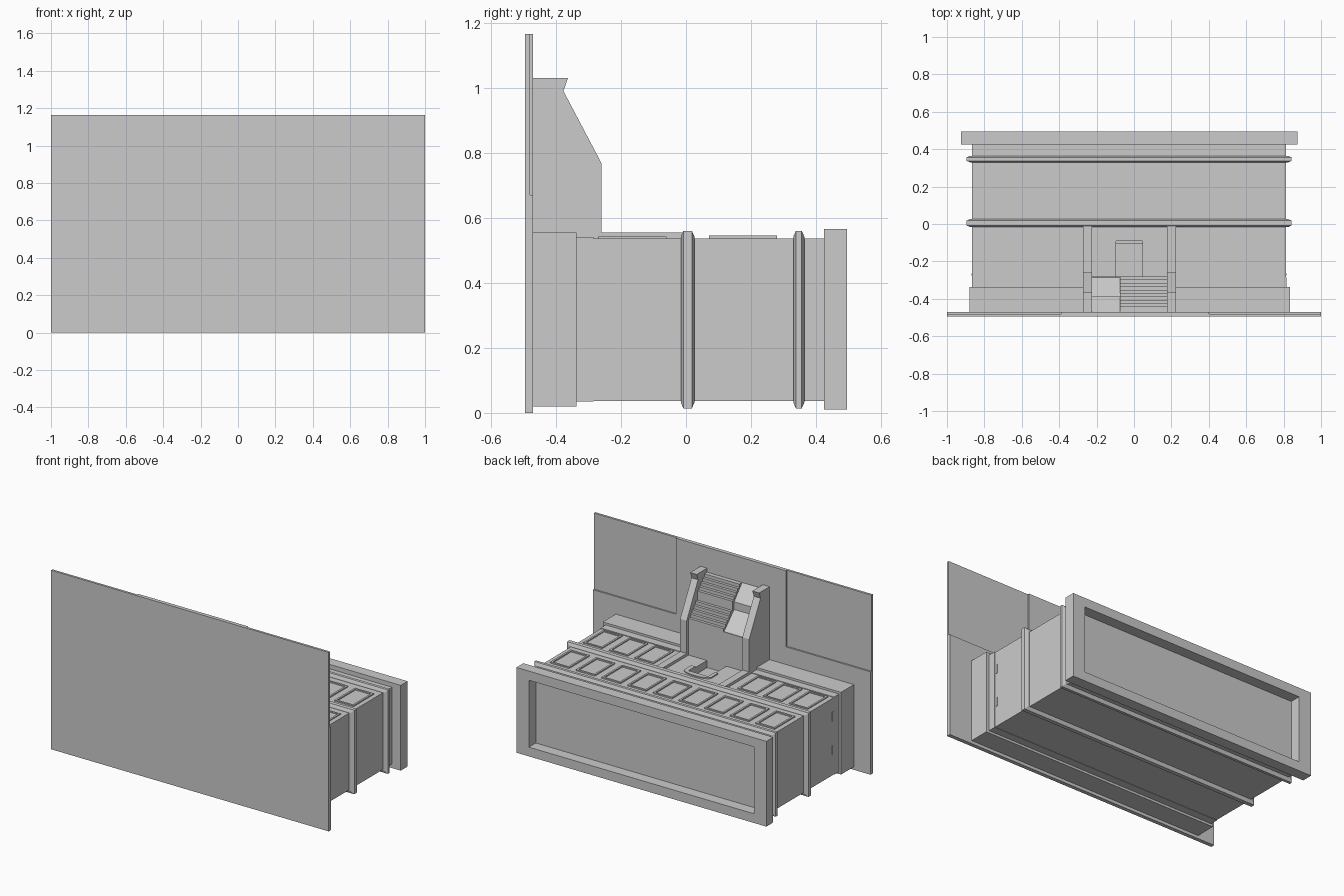
import bpy
import bmesh
import math

if "Cube" in bpy.data.objects:
    bpy.data.objects.remove(bpy.data.objects["Cube"])


def make_object(name, bm):
    bmesh.ops.recalc_face_normals(bm, faces=bm.faces)
    mesh = bpy.data.meshes.new(name)
    bm.to_mesh(mesh)
    bm.free()
    ob = bpy.data.objects.new(name, mesh)
    bpy.context.collection.objects.link(ob)
    return ob


def add_box(bm, x0, x1, y0, y1, z0, z1):
    verts = bmesh.ops.create_cube(bm, size=1)["verts"]
    for v in verts:
        v.co = (x1 if v.co.x > 0 else x0, y1 if v.co.y > 0 else y0, z1 if v.co.z > 0 else z0)


def box(name, *b):
    bm = bmesh.new()
    add_box(bm, *b)
    return make_object(name, bm)


def prism(name, pts, place, depth):
    """Extrude a flat outline; place maps (a, b) to 3D, depth is the extrusion vector."""
    bm = bmesh.new()
    face = bm.faces.new([bm.verts.new(place(a, b)) for a, b in pts])
    ext = bmesh.ops.extrude_face_region(bm, geom=[face])["geom"]
    bmesh.ops.translate(bm, vec=depth, verts=[g for g in ext if isinstance(g, bmesh.types.BMVert)])
    return make_object(name, bm)


def side_prism(name, pts, x0, x1):
    return prism(name, pts, lambda y, z: (x0, y, z), (x1 - x0, 0, 0))


# Ground slab, raised paving and central path
box("ground_slab", -1, 1, -0.495, -0.48, 0, 1.165)
prism("paving", [(-1, 0), (1, 0), (1, 0.67), (0.4, 0.67), (0.4, 1.165),
                 (-0.39, 1.165), (-0.39, 0.67), (-1, 0.67)],
      lambda x, z: (x, -0.48, z), (0, 0.01, 0))

# Main body with plinth and ledge
body = box("building_body", -0.865, 0.812, -0.47, 0.424, 0.037, 0.537)
box("plinth", -0.88, 0.835, -0.47, -0.337, 0.02, 0.555)
box("plinth_ledge", -0.867, 0.815, -0.337, -0.285, 0.035, 0.541)

# Chamfered cornice bands
for name, y0, y1 in (("middle_cornice", -0.016, 0.026), ("upper_cornice", 0.33, 0.364)):
    bm = bmesh.new()
    layers = []
    x0, x1, z0, z1 = -0.895, 0.843, 0.014, 0.56
    for y, d in ((y0, 0.018), (y0 + 0.008, 0), (y1 - 0.008, 0), (y1, 0.018)):
        layers.append([bm.verts.new(p) for p in (
            (x0 + d, y, z0 + d), (x1 - d, y, z0 + d), (x1 - d, y, z1 - d), (x0 + d, y, z1 - d))])
    for a, b in zip(layers, layers[1:]):
        for i in range(4):
            j = (i + 1) % 4
            bm.faces.new((a[i], a[j], b[j], b[i]))
    bm.faces.new(layers[0])
    bm.faces.new(layers[-1])
    make_object(name, bm)

# Parapet wall around the sunken roof
bm = bmesh.new()
X0, X1, Z0, Z1, w = -0.925, 0.875, 0.011, 0.566, 0.09
add_box(bm, X0, X0 + w, 0.424, 0.495, Z0, Z1)
add_box(bm, X1 - w, X1, 0.424, 0.495, Z0, Z1)
add_box(bm, X0 + w, X1 - w, 0.424, 0.495, Z0, Z0 + 0.06)
add_box(bm, X0 + w, X1 - w, 0.424, 0.495, Z1 - 0.06, Z1)
make_object("roof_parapet", bm)


# Window frames on the facade
def window(name, x, y0, y1, top):
    bm = bmesh.new()
    h, t = 0.068, 0.012
    for b in ((x - h, x - h + t, y0, y1), (x + h - t, x + h, y0, y1),
              (x - h + t, x + h - t, y0, y0 + t), (x - h + t, x + h - t, y1 - t, y1)):
        add_box(bm, *b, 0.53, top)
    make_object(name, bm)


for i in range(9):
    x = -0.026 + (i - 4) * 0.185
    window("upper_window", x, 0.07, 0.28, 0.545)
    if abs(i - 4) > 1:
        window("lower_window", x, -0.27, -0.06, 0.543)

# Narrow sills on both side walls
for z in (0.2, 0.42):
    box("side_sill", -0.869, 0.816, -0.275, -0.265, z - 0.03, z + 0.03)

# Door recess with an arched surround
cutter = box("door_cutter", -0.095, 0.045, -0.282, -0.09, 0.49, 0.6)
cutter.hide_render = True
cutter.hide_set(True)
cut = body.modifiers.new("door_recess", 'BOOLEAN')
cut.operation = 'DIFFERENCE'
cut.solver = 'EXACT'
cut.object = cutter
box("door_lintel", -0.095, 0.045, -0.108, -0.09, 0.5, 0.515)
arc = [(-0.022 + 0.097 * math.cos(a), -0.09 + 0.035 * math.sin(a))
       for a in [math.pi * k / 10 for k in range(11)]]
prism("door_arch", [(0.075, -0.16)] + arc + [(-0.119, -0.16), (-0.095, -0.16),
                                             (-0.095, -0.09), (0.045, -0.09), (0.045, -0.16)],
      lambda x, y: (x, y, 0.53), (0, 0, 0.014))

# Entrance pilasters and sloping stair walls
wall = [(-0.475, 0.54), (-0.26, 0.54), (-0.26, 0.768), (-0.377, 0.99), (-0.363, 1.03), (-0.475, 1.03)]
for x0, x1 in ((-0.273, -0.224), (0.177, 0.224)):
    box("entrance_pilaster", x0, x1, -0.34, -0.005, 0.53, 0.555)
    side_prism("stair_wall", wall, x0, x1)

# Entrance platform
box("entrance_platform", -0.224, 0.177, -0.475, -0.28, 0.53, 0.755)

# Two flights of steps with a landing between
steps = [(-0.475, 0.75), (-0.28, 0.75)]
y, z = -0.28, 0.755
for k in range(10):
    z += 0.06 if k == 5 else 0.021
    steps += [(y, z), (y - 0.018, z)]
    y -= 0.018
side_prism("stairs", steps + [(-0.475, steps[-1][1])], -0.075, 0.177)

# Ramp beside the steps
side_prism("ramp", [(-0.475, 0.75), (-0.28, 0.75), (-0.388, 0.86), (-0.388, 0.91), (-0.475, 1.01)],
           -0.224, -0.075)
